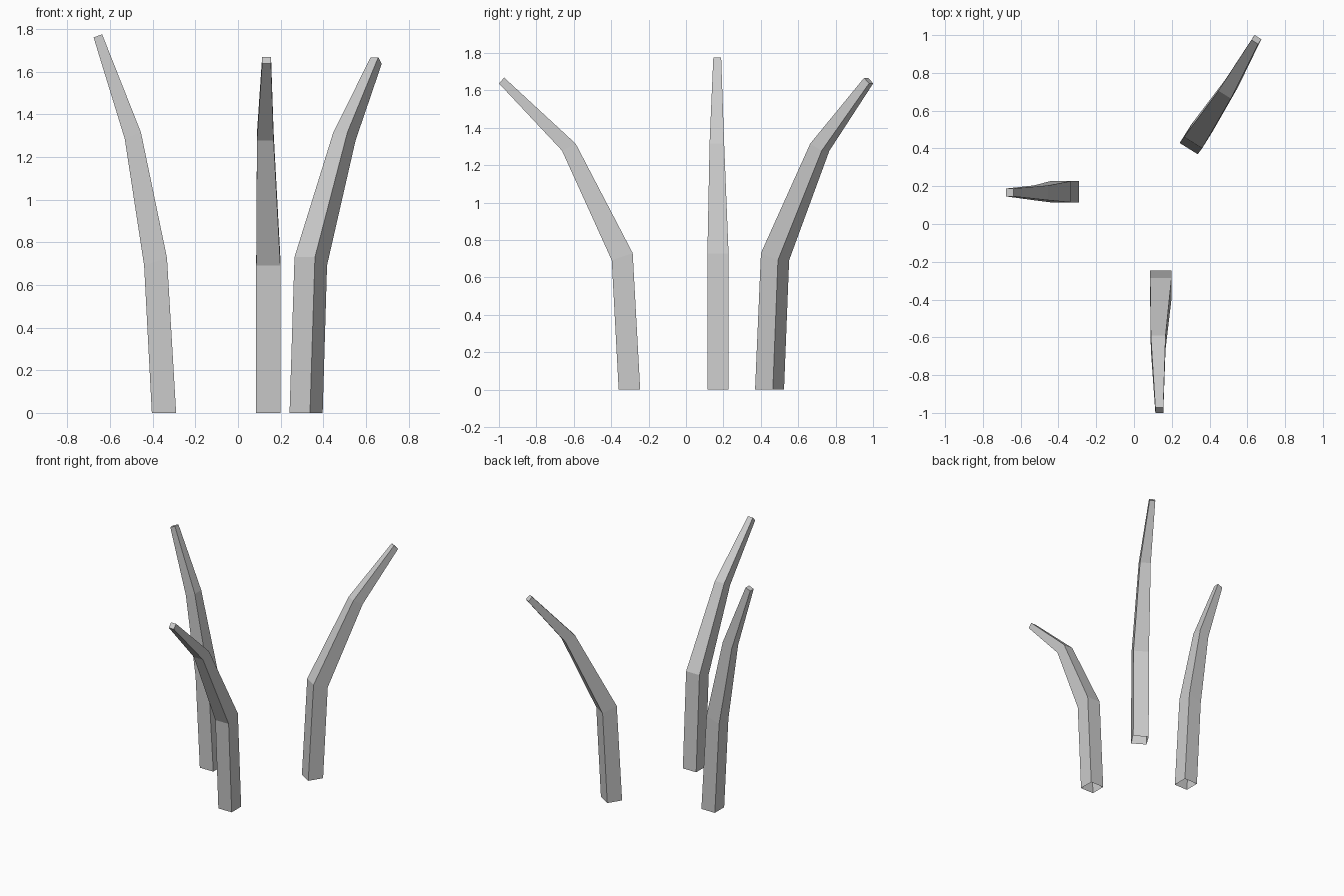
import bpy, bmesh, math
from mathutils import Vector

if "Cube" in bpy.data.objects:
    bpy.data.objects.remove(bpy.data.objects["Cube"])

WIDTHS = (0.113, 0.113, 0.078, 0.042)


def stalk(name, heading, inner, outer, sideways):
    """Tapered square stalk; inner/outer are (distance, height) along the heading."""
    a = math.radians(heading)
    out = Vector((math.cos(a), math.sin(a), 0))
    side = Vector((-math.sin(a), math.cos(a), 0))
    bm = bmesh.new()
    rings = []
    for (di, zi), (do, zo), s, w in zip(inner, outer, sideways, WIDTHS):
        corners = [(di, zi, -1), (do, zo, -1), (do, zo, 1), (di, zi, 1)]
        rings.append([bm.verts.new(out * d + side * (s + k * w / 2) + Vector((0, 0, z)))
                      for d, z, k in corners])
    for lo, hi in zip(rings, rings[1:]):
        for i in range(4):
            j = (i + 1) % 4
            bm.faces.new((lo[i], lo[j], hi[j], hi[i]))
    bm.faces.new(rings[-1])  # closed tip, open foot
    mesh = bpy.data.meshes.new(name)
    bm.to_mesh(mesh)
    bm.free()
    bpy.context.collection.objects.link(bpy.data.objects.new(name, mesh))


# front stalk, leaning forward
stalk("front_stalk", -90,
      [(0.245, 0), (0.285, 0.73), (0.59, 1.315), (0.972, 1.668)],
      [(0.36, 0), (0.397, 0.692), (0.663, 1.278), (1.0, 1.637)],
      [0.142, 0.142, 0.128, 0.134])

# left stalk, the tallest and most upright
stalk("left_stalk", 180,
      [(0.29, 0), (0.333, 0.727), (0.455, 1.315), (0.637, 1.775)],
      [(0.404, 0), (0.44, 0.69), (0.531, 1.285), (0.677, 1.76)],
      [-0.171, -0.171, -0.165, -0.167])

# back right stalk, leaning diagonally outwards
stalk("back_right_stalk", 58,
      [(0.492, 0), (0.531, 0.73), (0.835, 1.315), (1.156, 1.667)],
      [(0.604, 0), (0.638, 0.692), (0.907, 1.277), (1.187, 1.637)],
      [-0.034, -0.037, -0.044, -0.032])
